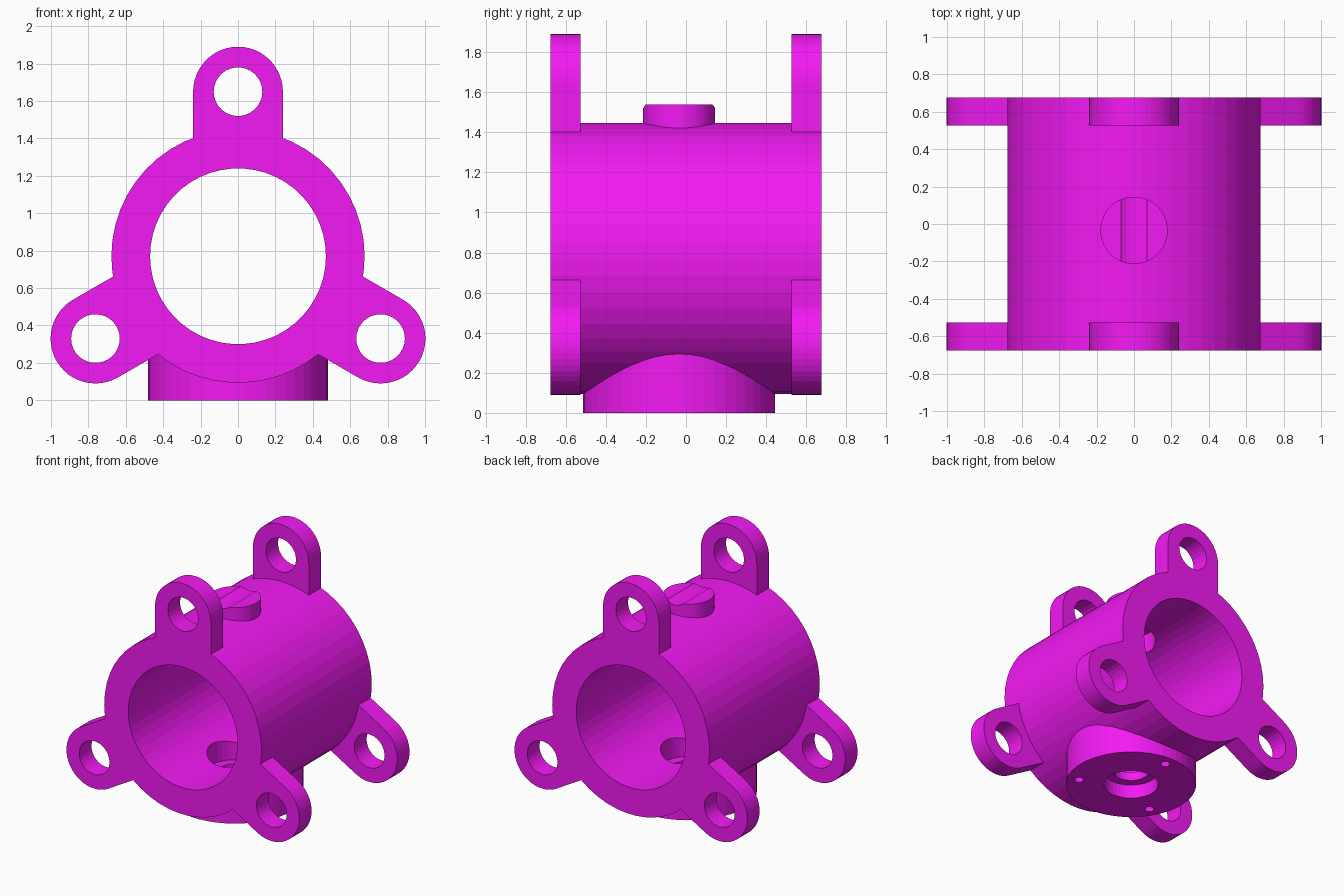
import bpy, bmesh
from math import sin, cos, pi, radians
from mathutils import Matrix, Vector

if "Cube" in bpy.data.objects:
    bpy.data.objects.remove(bpy.data.objects["Cube"])

AXIS_Z, HALF, CY = 0.77, 0.677, -0.034   # bore height, half length, stem axis y

mat = bpy.data.materials.new("magenta")
mat.diffuse_color = (0.9, 0.01, 0.9, 1)
mat.use_nodes = True
mat.node_tree.nodes["Principled BSDF"].inputs["Base Color"].default_value = mat.diffuse_color


def circle(r, n, a0=0.0):
    return [(r * cos(a0 + 2 * pi * i / n), r * sin(a0 + 2 * pi * i / n)) for i in range(n)]


def prism(name, profile, lo, hi, matrix):
    """Extrude a 2D outline from lo to hi along local z, then place it."""
    bm = bmesh.new()
    face = bm.faces.new([bm.verts.new((x, y, lo)) for x, y in profile])
    new = bmesh.ops.extrude_face_region(bm, geom=[face])["geom"]
    bmesh.ops.translate(bm, vec=(0, 0, hi - lo),
                        verts=[v for v in new if isinstance(v, bmesh.types.BMVert)])
    bmesh.ops.transform(bm, matrix=matrix, verts=bm.verts)
    bmesh.ops.recalc_face_normals(bm, faces=bm.faces)
    me = bpy.data.meshes.new(name)
    bm.to_mesh(me)
    bm.free()
    ob = bpy.data.objects.new(name, me)
    bpy.context.collection.objects.link(ob)
    return ob


def combine(target, tool, op):
    """Boolean the tool into the target, bake it and remove the tool."""
    mod = target.modifiers.new(op, 'BOOLEAN')
    mod.operation, mod.object, mod.solver = op, tool, 'EXACT'
    dg = bpy.context.evaluated_depsgraph_get()
    me = bpy.data.meshes.new_from_object(target.evaluated_get(dg))
    target.modifiers.clear()
    target.data = me
    bpy.data.objects.remove(tool)


# Local z runs along world -y for the bore, along world z for the stem
along_y = Matrix.Translation((0, 0, AXIS_Z)) @ Matrix.Rotation(radians(90), 4, 'X')
upright = Matrix.Translation((0, CY, 0))

# Main tube
body = prism("valve_body", circle(0.677, 50), -HALF, HALF, along_y)

# Mounting ears at both ends: round-ended tabs pointing up and down-sideways
tip = [(0.24 * cos(pi * i / 24), 0.88 + 0.24 * sin(pi * i / 24)) for i in range(25)]
tab = [(-0.24, 0.52), (0.24, 0.52)] + tip
for k in range(3):
    turned = along_y @ Matrix.Rotation(k * 2 * pi / 3, 4, 'Z')
    for lo, hi in ((-HALF, -0.527), (0.527, HALF)):
        combine(body, prism("ear", tab, lo, hi, turned), 'UNION')

# Bottom flange and top boss
combine(body, prism("flange", circle(0.48, 50), 0, 0.5, upright), 'UNION')
combine(body, prism("boss", circle(0.18, 50), 1.3, 1.54, upright), 'UNION')

# Main bore and ear holes
combine(body, prism("bore", circle(0.47, 50), -1, 1, along_y), 'DIFFERENCE')
for k in range(3):
    turned = along_y @ Matrix.Rotation(k * 2 * pi / 3, 4, 'Z') @ Matrix.Translation((0, 0.88, 0))
    combine(body, prism("ear_hole", circle(0.13, 30), -1, 1, turned), 'DIFFERENCE')

# Stem passage: bottom counterbore, narrow neck, seat in the floor, blind seat in the ceiling
for r, lo, hi in ((0.2, -0.1, 0.11), (0.13, 0.05, 0.5), (0.2, 0.18, 0.5), (0.18, 1.1, 1.36)):
    combine(body, prism("stem_cut", circle(r, 40), lo, hi, upright), 'DIFFERENCE')

# Three blind screw holes in the flange
for k in range(3):
    a = pi / 2 + k * 2 * pi / 3
    place = upright @ Matrix.Translation((0.39 * cos(a), 0.39 * sin(a), 0))
    combine(body, prism("screw_hole", circle(0.035, 16), -0.1, 0.13, place), 'DIFFERENCE')

body.data.materials.clear()
body.data.materials.append(mat)
for p in body.data.polygons:
    p.material_index = 0
    p.use_smooth = False
